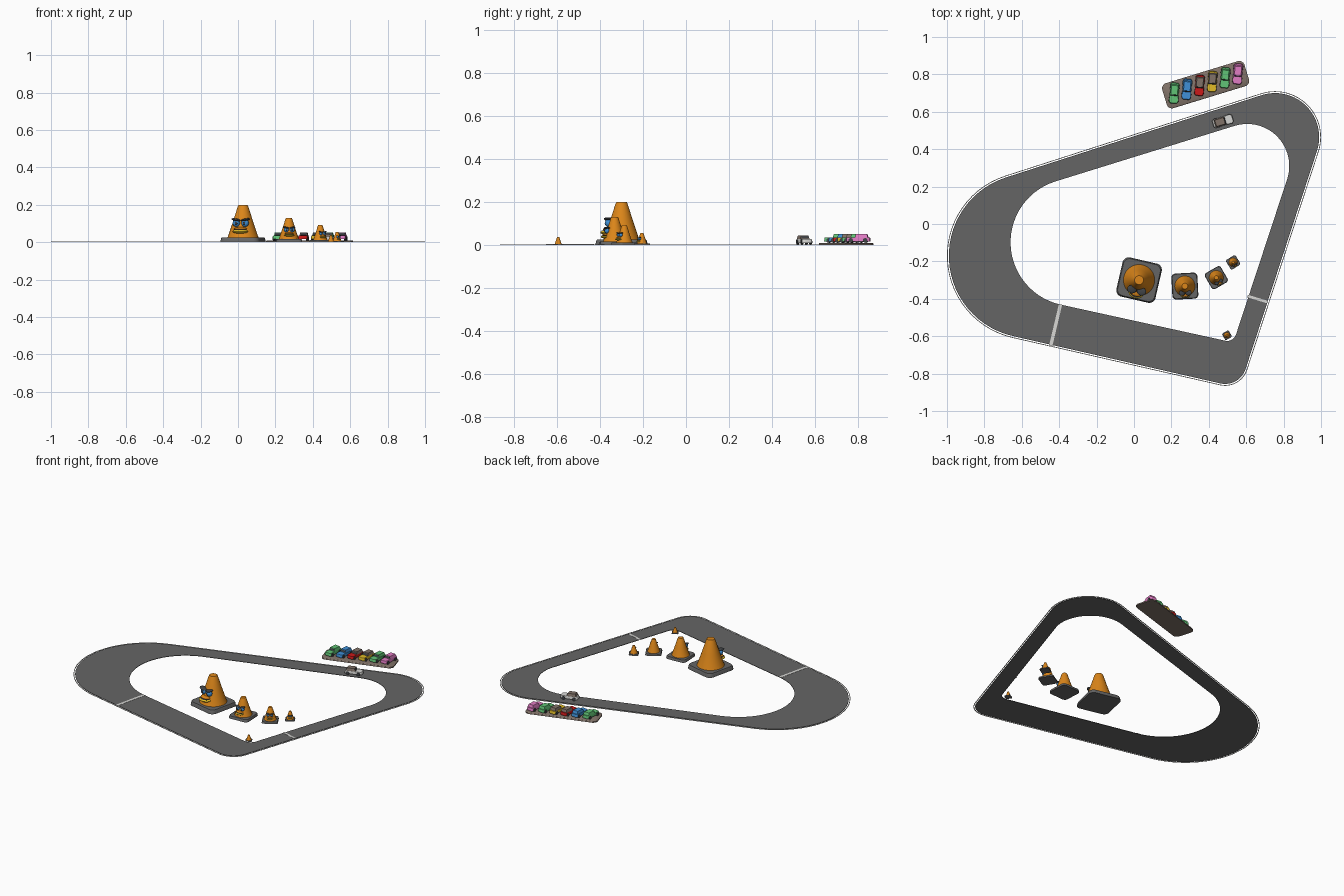
import bpy, bmesh, math
from mathutils import Matrix, Vector

if "Cube" in bpy.data.objects:
    bpy.data.objects.remove(bpy.data.objects["Cube"])


def material(name, r, g, b):
    m = bpy.data.materials.new(name)
    m.use_nodes = True
    m.diffuse_color = (r, g, b, 1)
    m.node_tree.nodes["Principled BSDF"].inputs["Base Color"].default_value = (r, g, b, 1)
    return m


asphalt = material("asphalt grey", .13, .13, .13)
gravel = material("gravel brown", .22, .17, .14)
orange = material("cone orange", .72, .24, .01)
blue = material("blue", .05, .28, .68)
yellow = material("yellow", .75, .50, .02)
green = material("green", .12, .55, .18)
red = material("red", .60, .01, .01)
pink = material("pink", .75, .20, .55)
white = material("light grey", .68, .68, .66)
dark = material("dark grey", .05, .055, .06)


def finish(bm, name, mat, matrix=None, smooth=True):
    bmesh.ops.recalc_face_normals(bm, faces=bm.faces)
    mesh = bpy.data.meshes.new(name)
    bm.to_mesh(mesh)
    bm.free()
    mesh.materials.append(mat)
    ob = bpy.data.objects.new(name, mesh)
    bpy.context.collection.objects.link(ob)
    if matrix:
        ob.matrix_world = matrix
    if smooth:
        bpy.ops.object.select_all(action='DESELECT')
        ob.select_set(True)
        bpy.context.view_layer.objects.active = ob
        bpy.ops.object.shade_smooth_by_angle(angle=math.radians(40))
    return ob


def place(x, y, z, degrees, scale=1):
    return (Matrix.Translation((x, y, z)) @ Matrix.Rotation(math.radians(degrees), 4, 'Z')
            @ Matrix.Scale(scale, 4))


def box(name, mat, matrix, centre, size, taper=1):
    bm = bmesh.new()
    bmesh.ops.create_cube(bm, size=1)
    for v in bm.verts:
        k = taper if v.co.z > 0 else 1
        v.co = Vector((v.co.x * size[0] * k, v.co.y * size[1] * k, v.co.z * size[2])) + Vector(centre)
    return finish(bm, name, mat, matrix, False)


def ball(name, mat, matrix, centre, radii):
    bm = bmesh.new()
    bmesh.ops.create_uvsphere(bm, u_segments=20, v_segments=12, radius=1)
    bmesh.ops.scale(bm, vec=radii, verts=bm.verts)
    bmesh.ops.translate(bm, vec=centre, verts=bm.verts)
    return finish(bm, name, mat, matrix)


def slab(name, mat, matrix, width, depth, height, corner, taper=1):
    # rounded rectangle, extruded upwards
    bm = bmesh.new()
    rings = []
    for z, k in ((0, 1), (height * .75, taper), (height, taper - .03)):
        ring = []
        for i in range(24):
            a = math.tau * (i + .5) / 24
            sx, sy = math.copysign(1, math.cos(a)), math.copysign(1, math.sin(a))
            x = sx * (width / 2 - corner) + corner * math.cos(a)
            y = sy * (depth / 2 - corner) + corner * math.sin(a)
            ring.append(bm.verts.new((x * k, y * k, z)))
        rings.append(ring)
    for lo, hi in zip(rings, rings[1:]):
        for i in range(24):
            j = (i + 1) % 24
            bm.faces.new((lo[i], lo[j], hi[j], hi[i]))
    bm.faces.new(rings[0])
    bm.faces.new(rings[-1])
    return finish(bm, name, mat, matrix)


def loop(circles, offset=0, steps=28):
    # belt line wrapped counterclockwise around three circles
    def tangent(a, b):
        dx, dy = b[0] - a[0], b[1] - a[1]
        return math.atan2(dy, dx) - math.acos((a[2] - b[2]) / math.hypot(dx, dy))
    points = []
    for i, c in enumerate(circles):
        start = tangent(circles[i - 1], c)
        sweep = (tangent(c, circles[(i + 1) % 3]) - start) % math.tau
        for s in range(steps + 1):
            a = start + sweep * s / steps
            r = c[2] + offset
            points.append((c[0] + r * math.cos(a), c[1] + r * math.sin(a)))
    return points


def band(name, mat, outer, inner, height):
    bm = bmesh.new()
    rows = [[bm.verts.new((x, y, z)) for x, y in line]
            for line, z in ((outer, 0), (outer, height), (inner, height), (inner, 0))]
    n = len(outer)
    for k in range(4):
        a, b = rows[k], rows[(k + 1) % 4]
        for i in range(n):
            j = (i + 1) % n
            bm.faces.new((a[i], a[j], b[j], b[i]))
    return finish(bm, name, mat, smooth=False)


# Race track, its edge line and the two marker stripes
outer = [(-.55, -.17, .44), (.487, -.74, .115), (.754, .464, .236)]
inner = [(-.319, -.098, .341), (.498, -.575, .05), (.605, .31, .225)]
band("track", asphalt, loop(outer), loop(inner), .003)
band("track_edge_line", white, loop(outer, .01), loop(outer, .006), .003)


def stripe(name, start, end, width):
    d = Vector(end) - Vector(start)
    mid = (Vector(start) + Vector(end)) / 2
    box(name, white, place(mid.x, mid.y, .003, math.degrees(math.atan2(d.y, d.x))),
        (0, 0, .0005), (d.length, width, .001))


stripe("start_line", (-.393, -.43), (-.445, -.65), .018)
stripe("finish_line", (.607, -.385), (.712, -.417), .014)


# Traffic cones, the larger ones with a grumpy face
def cone(name, x, y, turn, scale, face=True):
    m = place(x, y, 0, turn, scale)
    slab(name + "_base", asphalt, m, .215, .215, .025, .035, .97)
    bm = bmesh.new()
    profile = [(.084, .024), (.08, .033), (.054, .11), (.028, .192), (.024, .2), (.018, .2)]
    rings = [[bm.verts.new((r * math.cos(math.tau * i / 32), r * math.sin(math.tau * i / 32), z))
              for i in range(32)] for r, z in profile]
    for lo, hi in zip(rings, rings[1:]):
        for i in range(32):
            j = (i + 1) % 32
            bm.faces.new((lo[i], lo[j], hi[j], hi[i]))
    bm.faces.new(rings[0])
    bm.faces.new(rings[-1])
    finish(bm, name + "_body", orange, m)
    if not face:
        return
    for side, s in (("left", 1), ("right", -1)):
        ball(f"{name}_{side}_eye", blue, m, (s * .024, -.055, .102), (.02, .018, .02))
        ball(f"{name}_{side}_pupil", dark, m, (s * .022, -.071, .101), (.007, .004, .008))
        brow = m @ Matrix.Translation((s * .026, -.056, .12)) @ Matrix.Rotation(-s * .2, 4, 'Y')
        ball(f"{name}_{side}_brow", dark, brow, (0, 0, 0), (.026, .022, .007))
    ball(name + "_lower_lip", yellow, m, (0, -.066, .058), (.042, .034, .012))
    ball(name + "_upper_lip", orange, m, (0, -.062, .072), (.036, .026, .009))
    ball(name + "_mouth_line", dark, m, (0, -.066, .066), (.036, .028, .003))


cone("giant_cone", .027, -.30, -13, 1)
cone("large_cone", .272, -.332, 3, .65)
cone("medium_cone", .44, -.287, 30, .46)
cone("small_cone", .53, -.205, 32, .28)
cone("tiny_cone", .497, -.595, 30, .19, False)


# Cars: nose towards local -y
def car(name, x, y, z, turn, paint, roof):
    m = place(x, y, z, turn)
    slab(name + "_body", paint, m @ Matrix.Translation((0, 0, .007)), .048, .112, .018, .012, .98)
    box(name + "_cabin", roof, m, (0, .016, .033), (.044, .06, .018), .8)
    box(name + "_windscreen", dark, m @ Matrix.Translation((0, -.0115, .033))
        @ Matrix.Rotation(-.32, 4, 'X'), (0, 0, 0), (.034, .002, .012))
    for end, wy in (("front", -.034), ("rear", .034)):
        for side, s in (("left", 1), ("right", -1)):
            bm = bmesh.new()
            bmesh.ops.create_cone(bm, cap_ends=True, segments=16, radius1=.011, radius2=.011, depth=.01)
            finish(bm, f"{name}_{end}_{side}_wheel", dark, m @ Matrix.Translation((s * .021, wy, .011))
                   @ Matrix.Rotation(math.pi / 2, 4, 'Y'))


slab("parking_pad", gravel, place(.383, .745, 0, 17), .46, .14, .01, .03)
parked = [("first", green, green), ("second", blue, blue), ("third", red, gravel),
          ("fourth", yellow, gravel), ("fifth", green, green), ("sixth", pink, pink)]
for i, (label, paint, roof) in enumerate(parked):
    car(label + "_parked_car", .215 + .068 * i, .70 + .0205 * i, .01, -5, paint, roof)
car("racing_car", .475, .55, .003, 107, white, gravel)
